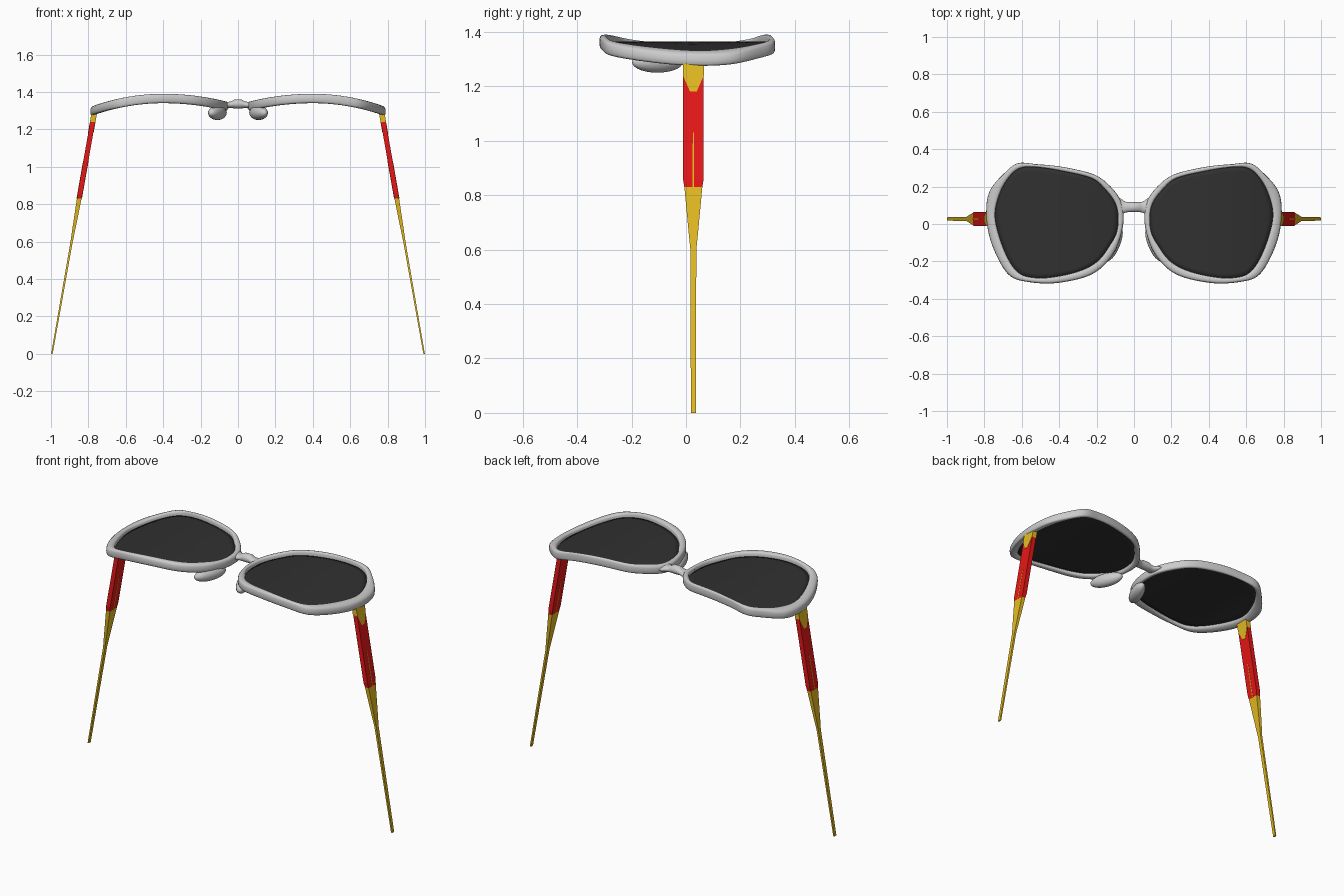
import bpy, bmesh, math
from mathutils import Vector

if "Cube" in bpy.data.objects:
    bpy.data.objects.remove(bpy.data.objects["Cube"])


def material(name, rgb):
    m = bpy.data.materials.new(name)
    m.diffuse_color = (*rgb, 1)
    m.use_nodes = True
    m.node_tree.nodes["Principled BSDF"].inputs["Base Color"].default_value = m.diffuse_color
    return m


RED = material("red", (0.8, 0.008, 0.008))
GOLD = material("gold", (0.78, 0.5, 0.015))
DARK = material("dark_lens", (0.03, 0.03, 0.03))


def finish(bm, name, mat=None, smooth=False, merge=False):
    """Turn a bmesh into a mirrored object."""
    bmesh.ops.recalc_face_normals(bm, faces=bm.faces)
    for f in bm.faces:
        f.smooth = smooth
    me = bpy.data.meshes.new(name)
    bm.to_mesh(me)
    bm.free()
    ob = bpy.data.objects.new(name, me)
    bpy.context.collection.objects.link(ob)
    if mat:
        me.materials.append(mat)
    mod = ob.modifiers.new("mirror", "MIRROR")
    mod.use_mirror_merge = merge
    return ob


def loft(rings, loop=False, caps=(True, True)):
    """Skin a list of closed rings of points."""
    bm = bmesh.new()
    vs = [[bm.verts.new(p) for p in r] for r in rings]
    n = len(vs[0])
    for i in range(len(vs) if loop else len(vs) - 1):
        a, b = vs[i], vs[(i + 1) % len(vs)]
        for j in range(n):
            k = (j + 1) % n
            bm.faces.new((a[j], a[k], b[k], b[j]))
    if not loop:
        if caps[0]:
            bm.faces.new(vs[0])
        if caps[1]:
            bm.faces.new(vs[-1])
    return bm


def face_z(x):
    """Wrap curve of the front: mid height at a given x."""
    return 1.365 - (0.46 if x > 0.4 else 0.36) * (x - 0.4) ** 2


def smooth_loop(pts, steps=5):
    """Closed Catmull-Rom curve through the points."""
    out, n = [], len(pts)
    for i in range(n):
        a, b, c, d = (Vector(pts[(i + k) % n]) for k in (-1, 0, 1, 2))
        for s in range(steps):
            t = s / steps
            out.append(0.5 * (2 * b + (c - a) * t + (2 * a - 5 * b + 4 * c - d) * t * t
                              + (3 * b - a - 3 * c + d) * t ** 3))
    return out


# Rim outline: outer x, y and inner x, y
outline = [
    (.055, .04, .085, .03), (.068, .12, .10, .11), (.125, .20, .155, .185),
    (.215, .265, .23, .245), (.38, .305, .40, .285), (.52, .32, .52, .303),
    (.62, .325, .60, .30), (.69, .275, .655, .265), (.77, .18, .71, .18),
    (.79, .07, .742, .06), (.775, -.06, .722, -.06), (.725, -.19, .67, -.19),
    (.66, -.28, .61, -.265), (.565, -.31, .52, -.288), (.43, -.317, .41, -.28),
    (.27, -.287, .28, -.247), (.175, -.235, .19, -.195), (.105, -.15, .13, -.115),
    (.067, -.05, .095, -.05)]
outer = smooth_loop([p[:2] for p in outline])
inner = smooth_loop([p[2:] for p in outline])

# Rims: rounded-box section swept around the outline
rings = []
for o, i in zip(outer, inner):
    ring = []
    for k in range(16):
        a = math.tau * k / 16
        u, w = (math.copysign(abs(f) ** 0.65, f) for f in (math.cos(a), math.sin(a)))
        p = (o + i) / 2 + (o - i) / 2 * u
        ring.append((p.x, p.y, face_z(p.x) + 0.025 * w))
    rings.append(ring)
finish(loft(rings, loop=True), "rim", smooth=True)

# Lenses: concentric rings following the wrap curve
centre = Vector((.41, .01))
rings = []
for s in (0.01, 0.2, 0.4, 0.6, 0.8, 0.92, 1.01):
    ps = [centre + (p - centre) * s for p in inner]
    rings.append([(p.x, p.y, face_z(p.x) - 0.005) for p in ps])
lens = finish(loft(rings, caps=(True, False)), "lens", DARK, smooth=True)
solid = lens.modifiers.new("thickness", "SOLIDIFY")
solid.thickness = 0.008
solid.offset = 0

# Bridge: x, half height in y, centre z, half depth in z
rings = []
for x, ry, z, rz in [(0, .027, 1.336, .025), (.02, .027, 1.336, .024), (.035, .027, 1.332, .018),
                     (.05, .030, 1.33, .017), (.065, .042, 1.33, .018), (.085, .055, 1.332, .016)]:
    rings.append([(x, .09 + ry * math.cos(math.tau * k / 16), z + rz * math.sin(math.tau * k / 16))
                  for k in range(16)])
finish(loft(rings, caps=(False, True)), "bridge", smooth=True, merge=True)

# Nose pads: flattened spheres under the inner rims
bm = bmesh.new()
bmesh.ops.create_uvsphere(bm, u_segments=24, v_segments=14, radius=1)
turn = math.radians(22)
for v in bm.verts:
    x, y, z = v.co.x * .036, v.co.y * .10, v.co.z * .038
    v.co = (.11 + x * math.cos(turn) - y * math.sin(turn),
            -.105 + x * math.sin(turn) + y * math.cos(turn), 1.288 + z)
finish(bm, "nose_pad", smooth=True)


def temple_piece(name, mat, sections):
    """Tapered bar along the splayed temple: z, half width y, half thickness x."""
    rings = []
    for z, w, t in sections:
        x = .995 - .176 * z
        rings.append([(x - t, .027 - w, z), (x + t, .027 - w, z),
                      (x + t, .027 + w, z), (x - t, .027 + w, z)])
    finish(loft(rings), name, mat)


# Temples
temple_piece("temple_sleeve", RED, [(.83, .033, .0125), (.86, .038, .0135), (1.24, .038, .0135)])
temple_piece("temple_hinge", GOLD, [(1.18, .012, .0150), (1.24, .0385, .0150), (1.295, .0385, .0150)])
temple_piece("temple_tip", GOLD, [(0, .009, .004), (.6, .011, .006), (.66, .017, .008), (.83, .033, .0125)])
temple_piece("temple_inlay", GOLD, [(.83, .003, .0145), (1.03, .002, .0148)])
